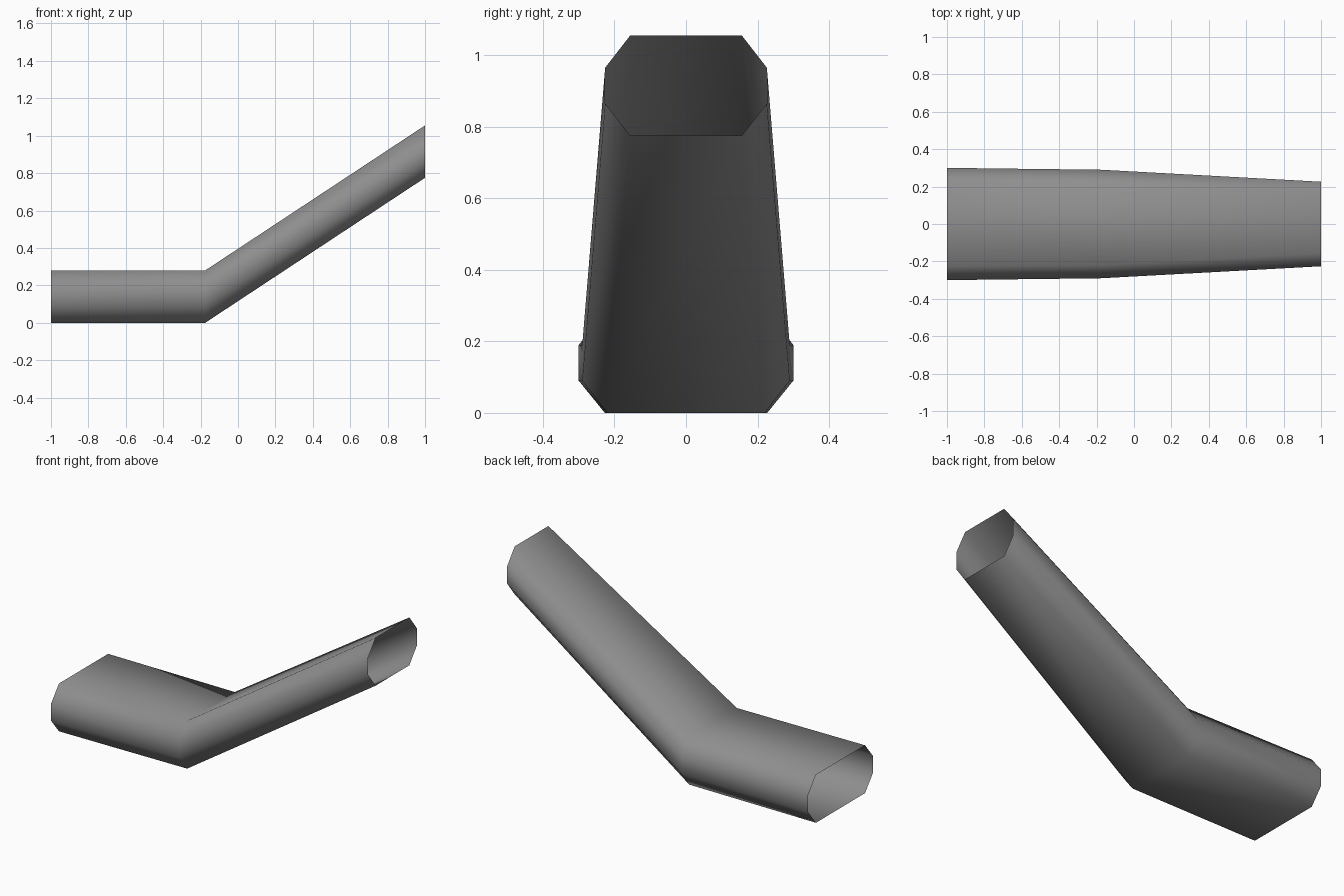
import bpy, bmesh

if "Cube" in bpy.data.objects:
    bpy.data.objects.remove(bpy.data.objects["Cube"])

# Single flat grey
grey = bpy.data.materials.new("mid grey")
grey.diffuse_color = (0.27, 0.27, 0.27, 1)
grey.use_nodes = True
grey.node_tree.nodes["Principled BSDF"].inputs["Base Color"].default_value = grey.diffuse_color

# Stations along the bent duct: x, base height, half width, half width of the flats
STATIONS = [(-1.0, 0.0, 0.30, 0.227),
            (-0.175, 0.0, 0.29, 0.22),
            (1.0, 0.775, 0.226, 0.156)]
HEIGHT, LOW, HIGH = 0.28, 0.09, 0.19


def octagon(bm, x, z, w, f):
    """Chamfered rectangular ring, upright at x."""
    right = [(f, 0), (w, LOW), (w, HIGH), (f, HEIGHT)]
    ring = right + [(-y, h) for y, h in reversed(right)]
    return [bm.verts.new((x, y, z + h)) for y, h in ring]


# Open-ended tube: bridge neighbouring rings
bm = bmesh.new()
rings = [octagon(bm, *s) for s in STATIONS]
for a, b in zip(rings, rings[1:]):
    for i in range(8):
        j = (i + 1) % 8
        bm.faces.new((a[i], b[i], b[j], a[j]))
for face in bm.faces:
    face.smooth = True

# Make sure the normals point outwards (bottom face must look down)
bm.normal_update()
bm.faces.ensure_lookup_table()
bottom = min(bm.faces, key=lambda p: p.calc_center_median().z)
if bottom.normal.z > 0:
    bmesh.ops.reverse_faces(bm, faces=bm.faces[:])

mesh = bpy.data.meshes.new("bent_duct")
bm.to_mesh(mesh)
bm.free()
mesh.materials.append(grey)
duct = bpy.data.objects.new("bent_duct", mesh)
bpy.context.collection.objects.link(duct)
